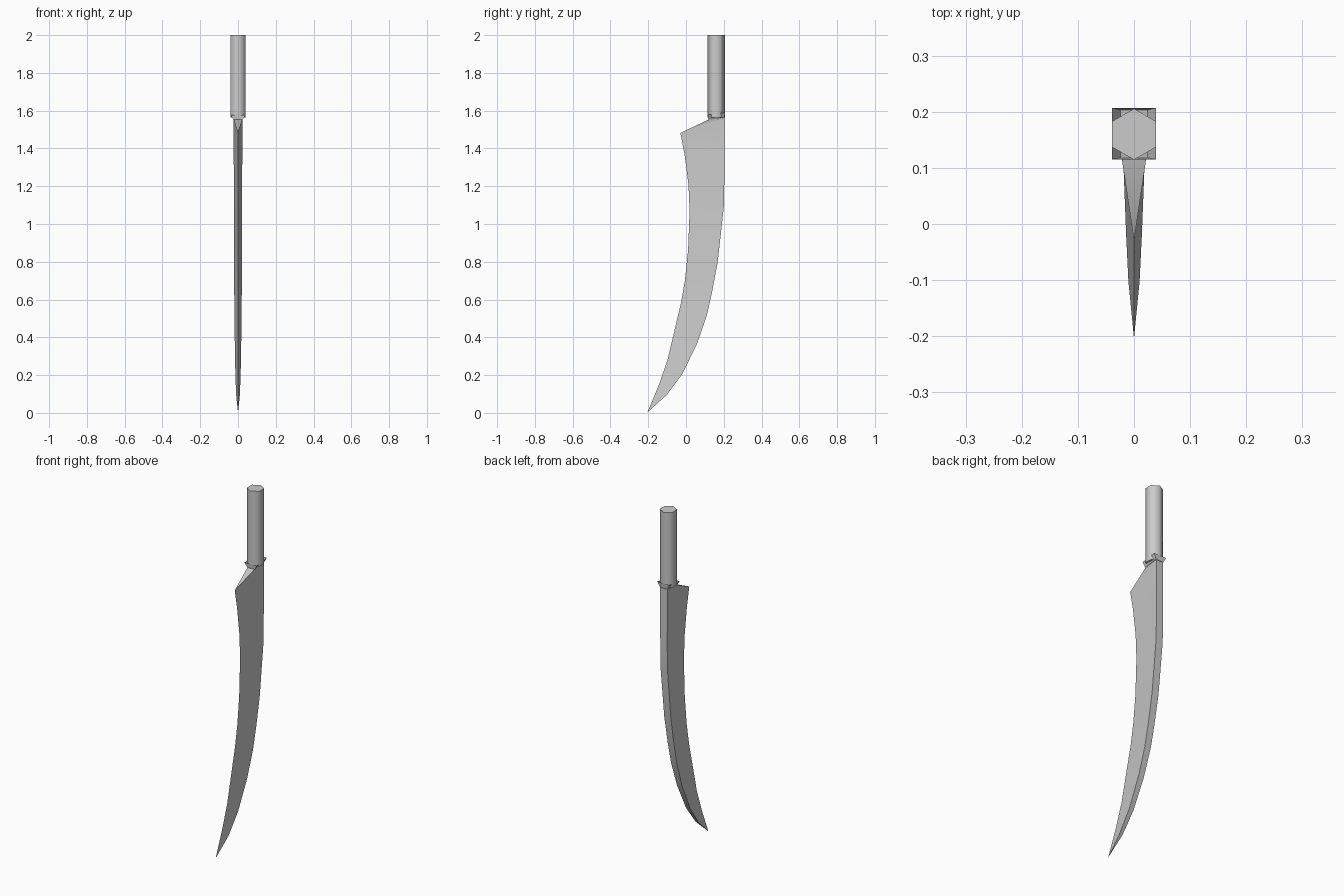
import bpy, bmesh, math

if "Cube" in bpy.data.objects:
    bpy.data.objects.remove(bpy.data.objects["Cube"])


def make_object(name, bm, angle=30):
    bmesh.ops.recalc_face_normals(bm, faces=bm.faces)
    mesh = bpy.data.meshes.new(name)
    bm.to_mesh(mesh)
    bm.free()
    obj = bpy.data.objects.new(name, mesh)
    bpy.context.collection.objects.link(obj)
    bpy.ops.object.select_all(action='DESELECT')
    obj.select_set(True)
    bpy.context.view_layer.objects.active = obj
    bpy.ops.object.shade_smooth_by_angle(angle=math.radians(angle))
    return obj


# Blade: triangular sections (edge y, edge z, spine y, spine z, half width)
sections = [
    (-0.03, 1.482, 0.203, 1.56, 0.023),
    (-0.008, 1.37, 0.203, 1.40, 0.023),
    (0.013, 1.21, 0.203, 1.23, 0.022),
    (0.019, 1.07, 0.200, 1.09, 0.022),
    (0.011, 0.86, 0.168, 0.80, 0.021),
    (-0.006, 0.70, 0.138, 0.64, 0.020),
    (-0.027, 0.58, 0.110, 0.515, 0.019),
    (-0.058, 0.45, 0.058, 0.365, 0.017),
    (-0.098, 0.28, -0.020, 0.205, 0.014),
    (-0.143, 0.15, -0.102, 0.095, 0.010),
]
bm = bmesh.new()
rings = [[bm.verts.new(p) for p in ((0, ey, ez), (w, sy, sz), (-w, sy, sz))]
         for ey, ez, sy, sz, w in sections]
for a, b in zip(rings, rings[1:]):
    for i in range(3):
        j = (i + 1) % 3
        bm.faces.new((a[i], a[j], b[j], b[i]))
tip = bm.verts.new((0, -0.204, 0.003))
for i in range(3):
    bm.faces.new((rings[-1][i], rings[-1][(i + 1) % 3], tip))
# Blade shoulder
f1, f2 = (bm.verts.new((s * 0.022, 0.118, 1.552)) for s in (1, -1))
e, r, l = rings[0]
bm.faces.new((e, f1, f2))
bm.faces.new((e, r, f1))
bm.faces.new((e, f2, l))
bm.faces.new((f1, r, l, f2))
make_object("blade", bm)

# Collar: open funnel flaring from the blade to the handle
bm = bmesh.new()
corners = [(-1, 0), (1, 0), (1, 1), (-1, 1)]
low = [bm.verts.new((s * 0.024, (0.118, 0.203)[b], (1.551, 1.562)[b])) for s, b in corners]
top = [bm.verts.new((s * 0.039, (0.115, 0.207)[b], (1.578, 1.59)[b])) for s, b in corners]
bm.faces.new(low)
for i in range(4):
    j = (i + 1) % 4
    bm.faces.new((low[i], low[j], top[j], top[i]))
make_object("collar", bm)

# Handle: smooth six-sided grip
bm = bmesh.new()
bmesh.ops.create_cone(bm, cap_ends=True, segments=6, radius1=0.0455, radius2=0.0455, depth=0.435)
for v in bm.verts:
    a = round(math.degrees(math.atan2(v.co.y, v.co.x)))
    if a % 60 == 0:
        v.co.x, v.co.y = v.co.y, v.co.x
    v.co.y += 0.16
    v.co.z += 1.7825
make_object("handle", bm, 65)
